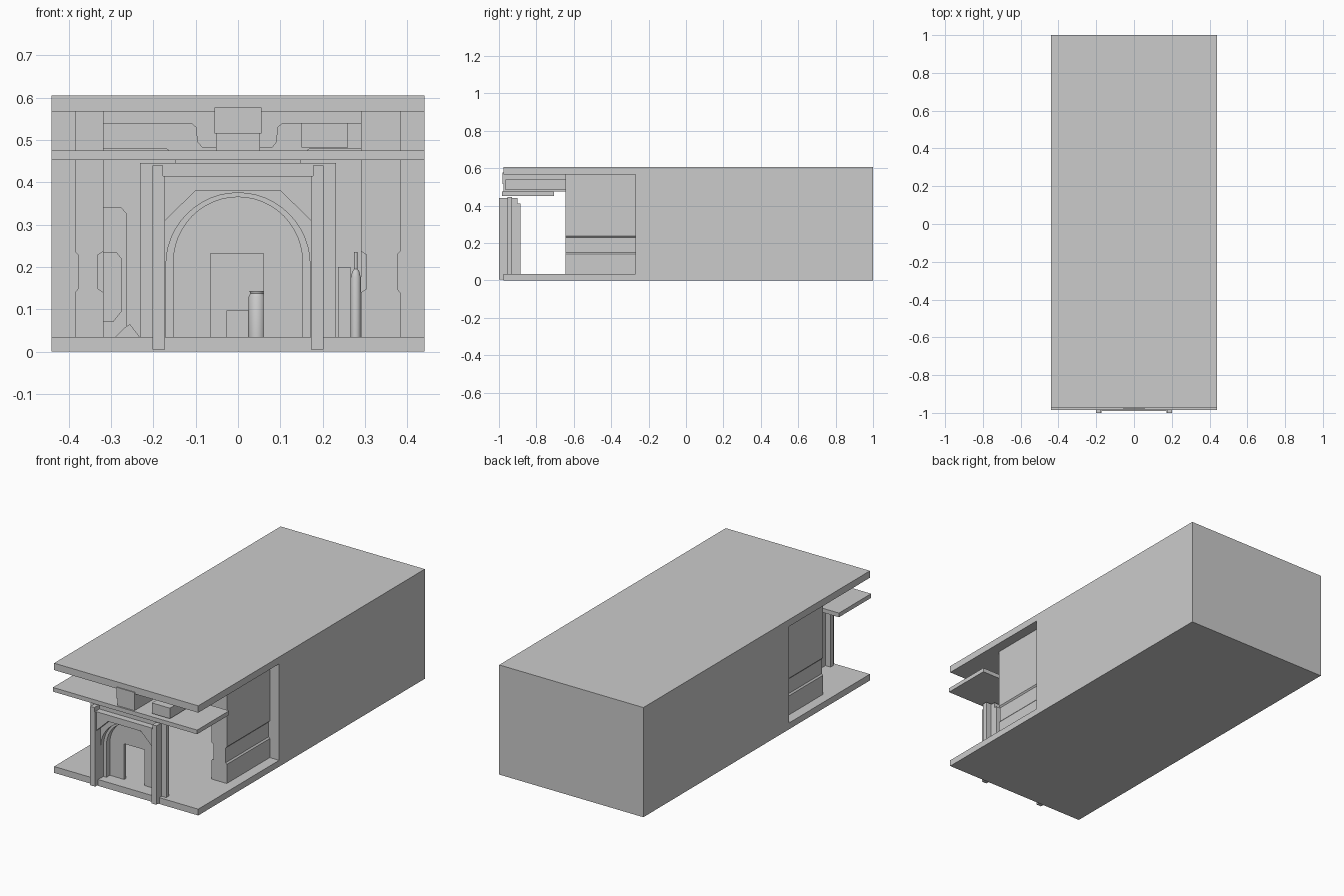
import bpy, bmesh, math
from mathutils import Vector

if "Cube" in bpy.data.objects:
    bpy.data.objects.remove(bpy.data.objects["Cube"])

grey = bpy.data.materials.new("plain grey")
grey.use_nodes = True
grey.diffuse_color = (0.6, 0.6, 0.6, 1)
grey.node_tree.nodes["Principled BSDF"].inputs["Base Color"].default_value = (0.6, 0.6, 0.6, 1)


def finish(name, bm):
    bmesh.ops.recalc_face_normals(bm, faces=bm.faces[:])
    mesh = bpy.data.meshes.new(name)
    bm.to_mesh(mesh)
    bm.free()
    mesh.materials.append(grey)
    obj = bpy.data.objects.new(name, mesh)
    bpy.context.collection.objects.link(obj)
    return obj


def slab(name, profile, y0, y1):
    """Extrude an (x, z) outline from y0 to y1."""
    bm = bmesh.new()
    face = bm.faces.new([bm.verts.new((x, y0, z)) for x, z in profile])
    new = bmesh.ops.extrude_face_region(bm, geom=[face])["geom"]
    verts = [v for v in new if isinstance(v, bmesh.types.BMVert)]
    bmesh.ops.translate(bm, verts=verts, vec=Vector((0, y1 - y0, 0)))
    return finish(name, bm)


def box(name, x0, x1, y0, y1, z0, z1):
    return slab(name, [(x0, z0), (x1, z0), (x1, z1), (x0, z1)], y0, y1)


def bottle(name, x, y, z, profile):
    """Spin a (radius, height) profile into a round vessel."""
    bm = bmesh.new()
    verts = [bm.verts.new((x + r, y, z + h)) for r, h in profile]
    edges = [bm.edges.new(pair) for pair in zip(verts, verts[1:])]
    bmesh.ops.spin(bm, geom=verts + edges, cent=(x, y, 0), axis=(0, 0, 1),
                   angle=math.tau, steps=24)
    bmesh.ops.remove_doubles(bm, verts=bm.verts[:], dist=0.0001)
    obj = finish(name, bm)
    bpy.ops.object.select_all(action="DESELECT")
    obj.select_set(True)
    bpy.context.view_layer.objects.active = obj
    bpy.ops.object.shade_smooth_by_angle(angle=math.radians(35))


def arch_board(name, half, top, radius, spring, y0, y1):
    """Upright board with a round-headed opening."""
    arc = [(radius * math.cos(a), spring + radius * math.sin(a))
           for a in (math.pi * i / 24 for i in range(25))]
    outline = [(-half, FLOOR), (-half, top), (half, top), (half, FLOOR), (radius, FLOOR)]
    return slab(name, outline + arc + [(-radius, FLOOR)], y0, y1)


FLOOR, CEILING, HALF = 0.035, 0.567, 0.44
FRONT, BAY = -0.975, -0.27

# Main block, hollowed by the open front bay and the long room
shell = box("building_shell", -HALF, HALF, FRONT, 1, 0, 0.605)
cutters = [box("bay_cutter", -0.6, 0.6, -1.2, BAY, FLOOR, CEILING),
           box("room_cutter", -0.317, 0.29, -1.1, 0.95, FLOOR, CEILING)]
bpy.context.view_layer.objects.active = shell
for cutter in cutters:
    cutter.hide_render = True
    mod = shell.modifiers.new(cutter.name, "BOOLEAN")
    mod.operation, mod.solver, mod.object = "DIFFERENCE", "EXACT", cutter
    bpy.ops.object.modifier_apply(modifier=mod.name)
    bpy.data.objects.remove(cutter)

# Side walls of the bay with a waist-height groove
for name, inner, outer, s in (("left_bay_wall", 0.29, 0.383, 1),
                              ("right_bay_wall", 0.317, 0.385, -1)):
    low, high = 0.14, 0.237
    a, b = inner + 0.013, outer - 0.007
    outline = [(inner, FLOOR), (outer, FLOOR), (outer, low), (b, low + 0.008),
               (b, high - 0.008), (outer, high), (outer, CEILING), (inner, CEILING),
               (inner, high), (a, high - 0.008), (a, low + 0.008), (inner, low)]
    slab(name, [(s * x, z) for x, z in outline], -0.645, BAY)

# Canopy and the boxes standing on it
box("canopy", -HALF, HALF, -0.985, -0.705, 0.452, 0.475)
box("canopy_sign", -0.055, 0.055, -0.98, -0.9, 0.515, 0.577)
box("canopy_sign_base", -0.052, 0.052, -0.976, -0.645, 0.475, 0.565)
box("canopy_box", 0.15, 0.26, -0.965, -0.645, 0.482, 0.54)

# Portal: pilasters, lintel and stepped arch boards
for name, s in (("left_pilaster", 1), ("right_pilaster", -1)):
    outer, inner, cap = sorted((s * 0.202, s * 0.172)), s * 0.172, s * 0.177
    slab(name, [(s * 0.202, 0.005), (inner, 0.005), (inner, 0.415), (cap, 0.415),
                (cap, 0.44), (s * 0.202, 0.44)], -1, -0.955)
slab("portal_lintel", [(-0.172, 0.415), (0.172, 0.415), (0.172, 0.31), (0.1, 0.38),
                       (-0.1, 0.38), (-0.172, 0.31)], -0.99, -0.955)
arch_board("portal_board", 0.231, 0.445, 0.17, 0.205, -0.955, -0.93)
arch_board("inner_arch", 0.2, 0.44, 0.152, 0.213, -0.93, -0.9)

# Rear screen of the portal with a doorway
slab("door_screen", [(-0.2, FLOOR), (-0.2, 0.41), (0.2, 0.41), (0.2, FLOOR),
                     (0.06, FLOOR), (0.06, 0.232), (-0.065, 0.232), (-0.065, FLOOR)],
     -0.9, -0.885)

# Dropped ceiling band inside the room
upper = [(-0.317, 0.54), (-0.11, 0.54), (-0.098, 0.53), (-0.095, 0.495), (-0.083, 0.482),
         (0.08, 0.482), (0.09, 0.495), (0.093, 0.53), (0.105, 0.54), (0.29, 0.54)]
lower = [(0.29, 0.48), (0.17, 0.48), (0.15, 0.465), (0.147, 0.43),
         (-0.147, 0.43), (-0.15, 0.465), (-0.17, 0.48), (-0.317, 0.48)]
slab("dropped_ceiling", upper + lower, 0.1, 0.94)

# Cabinet, fixture and skirting on the right-hand wall
slab("wall_cabinet", [(-0.317, FLOOR), (-0.275, FLOOR), (-0.262, 0.05), (-0.262, 0.325),
                      (-0.275, 0.34), (-0.317, 0.34)], 0, 0.4)
slab("wall_fixture", [(-0.32, 0.07), (-0.295, 0.07), (-0.275, 0.095), (-0.275, 0.22),
                      (-0.287, 0.235), (-0.32, 0.235)], -0.25, -0.12)
slab("floor_wedge", [(-0.29, FLOOR), (-0.232, FLOOR), (-0.255, 0.065), (-0.27, 0.055)],
     -0.1, 0.3)

# Small furniture and vessels
box("low_counter", -0.027, 0.025, 0.3, 0.4, FLOOR, 0.097)
bottle("round_canister", 0.045, 0.3, FLOOR,
       [(0, 0), (0.02, 0), (0.02, 0.095), (0.016, 0.102), (0.018, 0.108), (0, 0.108)])
box("side_stand", 0.236, 0.266, -0.4, -0.34, FLOOR, 0.2)
for i, y in enumerate((-0.45, -0.39)):
    bottle("pump_bottle_%d" % (i + 1), 0.278, y, FLOOR,
           [(0, 0), (0.012, 0), (0.012, 0.14), (0.008, 0.155), (0.004, 0.16),
            (0.004, 0.2), (0, 0.2)])
